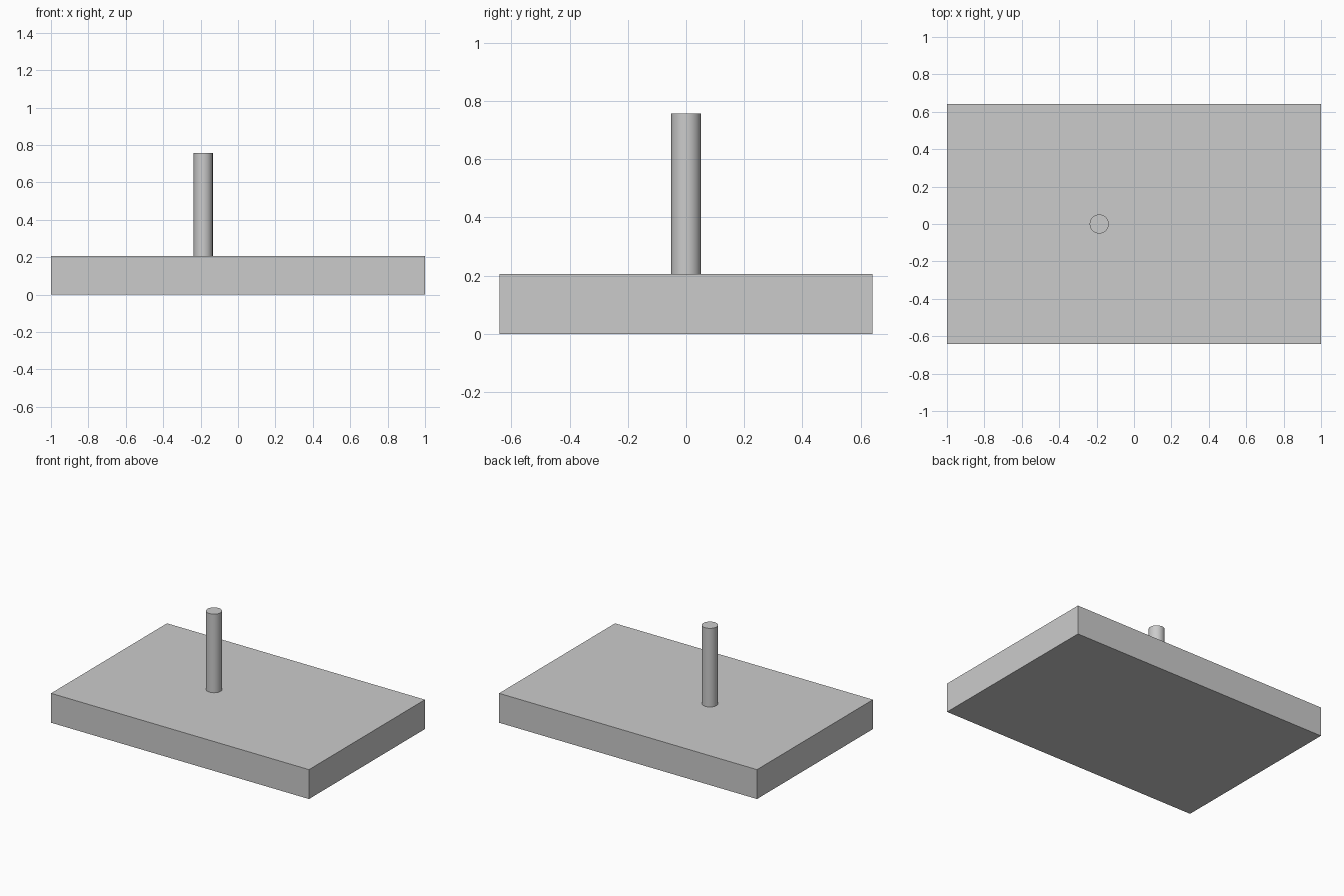
import bpy
import math

if "Cube" in bpy.data.objects:
    bpy.data.objects.remove(bpy.data.objects["Cube"])

BASE_X, BASE_Y, BASE_Z = 2.0, 1.284, 0.206
POST_X, POST_R, POST_TOP = -0.186, 0.051, 0.757

# Rectangular base slab
bpy.ops.mesh.primitive_cube_add(size=1, location=(0, 0, BASE_Z / 2))
base = bpy.context.object
base.name = "base_slab"
base.scale = (BASE_X, BASE_Y, BASE_Z)
bpy.ops.object.transform_apply(location=False, rotation=False, scale=True)

# Round upright post standing on the slab, left of centre
height = POST_TOP - BASE_Z
bpy.ops.mesh.primitive_cylinder_add(
    vertices=64, radius=POST_R, depth=height,
    location=(POST_X, 0, BASE_Z + height / 2))
post = bpy.context.object
post.name = "post"
bpy.ops.object.shade_smooth_by_angle(angle=math.radians(30))
